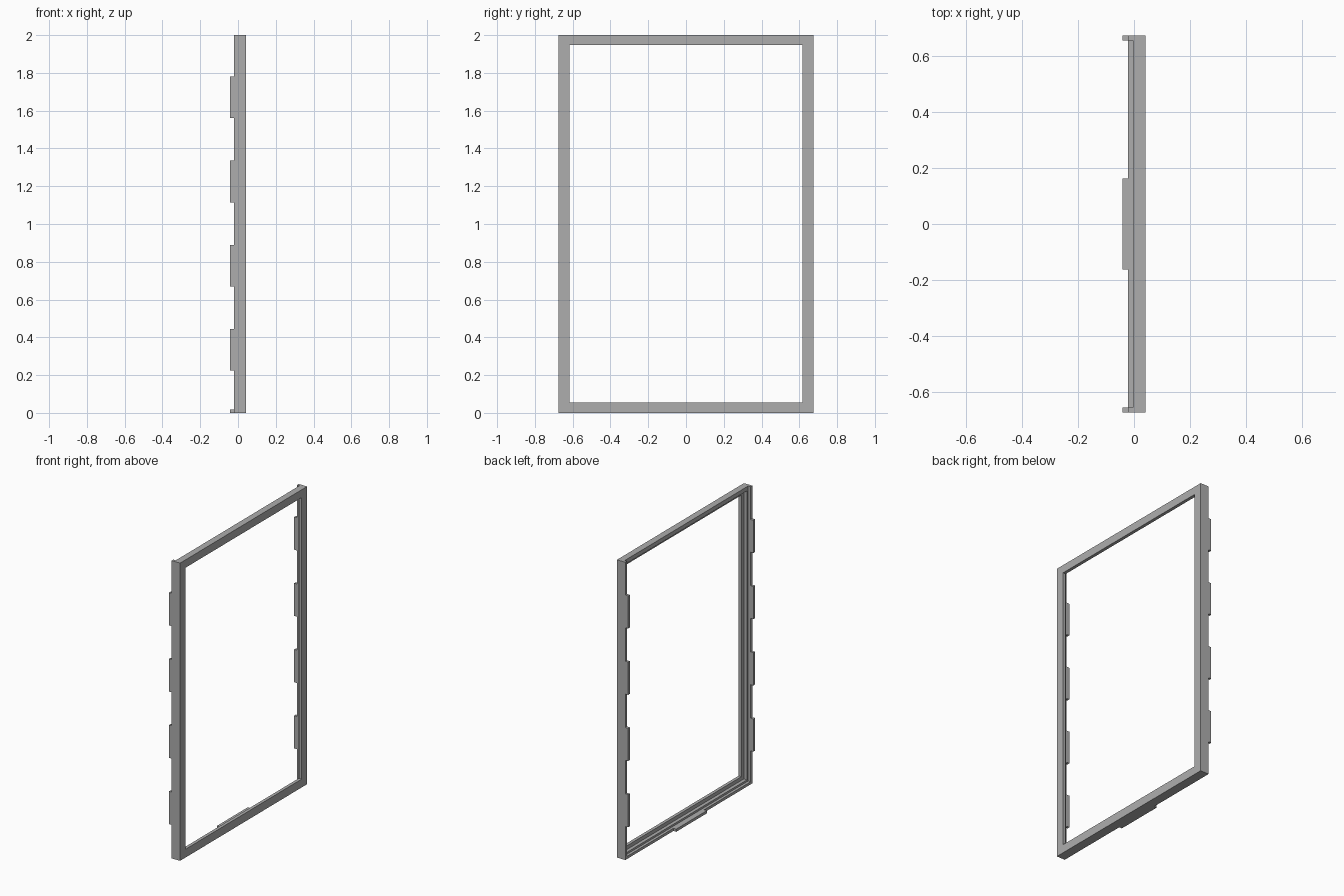
import bpy, bmesh

cube = bpy.data.objects.get("Cube")
if cube:
    bpy.data.objects.remove(cube, do_unlink=True)

grey = bpy.data.materials.new("grey metal")
grey.use_nodes = True
colour = (0.42, 0.42, 0.42, 1)
grey.diffuse_color = colour
grey.node_tree.nodes["Principled BSDF"].inputs["Base Color"].default_value = colour

HALF, HEIGHT, WALL = 0.674, 2.0, 0.018
FRONT, LIP, LEDGE, REAR, TAB = 0.0415, 0.02, -0.003, -0.021, -0.0415


def finish(name, bm):
    bmesh.ops.recalc_face_normals(bm, faces=bm.faces)
    mesh = bpy.data.meshes.new(name)
    bm.to_mesh(mesh)
    bm.free()
    mesh.materials.append(grey)
    obj = bpy.data.objects.new(name, mesh)
    bpy.context.collection.objects.link(obj)
    return obj


def extrude_x(name, outline, x0, x1):
    """Extrude a y-z outline from x0 to x1."""
    bm = bmesh.new()
    face = bm.faces.new([bm.verts.new((x0, y, z)) for y, z in outline])
    new = bmesh.ops.extrude_face_region(bm, geom=[face])["geom"]
    bmesh.ops.translate(bm, vec=(x1 - x0, 0, 0),
                        verts=[v for v in new if isinstance(v, bmesh.types.BMVert)])
    return finish(name, bm)


def rect(y0, y1, z0, z1):
    return [(y0, z0), (y1, z0), (y1, z1), (y0, z1)]


# Stepped frame: rectangular loops joined around one closed section
outer = rect(-HALF, HALF, 0, HEIGHT)
lip = rect(-0.617, 0.617, 0.056, 1.947)
rebate = rect(-0.643, 0.643, 0.031, 1.972)
section = [(FRONT, outer), (FRONT, lip), (LIP, lip),
           (LIP, rebate), (LEDGE, rebate), (LEDGE, outer)]
bm = bmesh.new()
loops = [[bm.verts.new((x, y, z)) for y, z in pts] for x, pts in section]
for a, b in zip(loops, loops[1:] + loops[:1]):
    for i in range(4):
        j = (i + 1) % 4
        bm.faces.new((a[i], a[j], b[j], b[i]))
finish("frame", bm)

# Rear rim around the sides and bottom, open at the top
inner = HALF - WALL
extrude_x("rear_rim", [(-HALF, 0), (HALF, 0), (HALF, HEIGHT), (inner, HEIGHT),
                       (inner, WALL), (-inner, WALL), (-inner, HEIGHT), (-HALF, HEIGHT)],
          REAR, LEDGE)

# Mounting tabs on both sides and the bottom
for side, label in ((1, "back"), (-1, "front")):
    for i in range(4):
        z = 0.225 + i * 0.445
        y0, y1 = sorted((side * inner, side * HALF))
        extrude_x(f"{label}_tab_{i + 1}", rect(y0, y1, z, z + 0.22), TAB, REAR)
extrude_x("bottom_tab", rect(-0.163, 0.163, 0, WALL), TAB, REAR)
